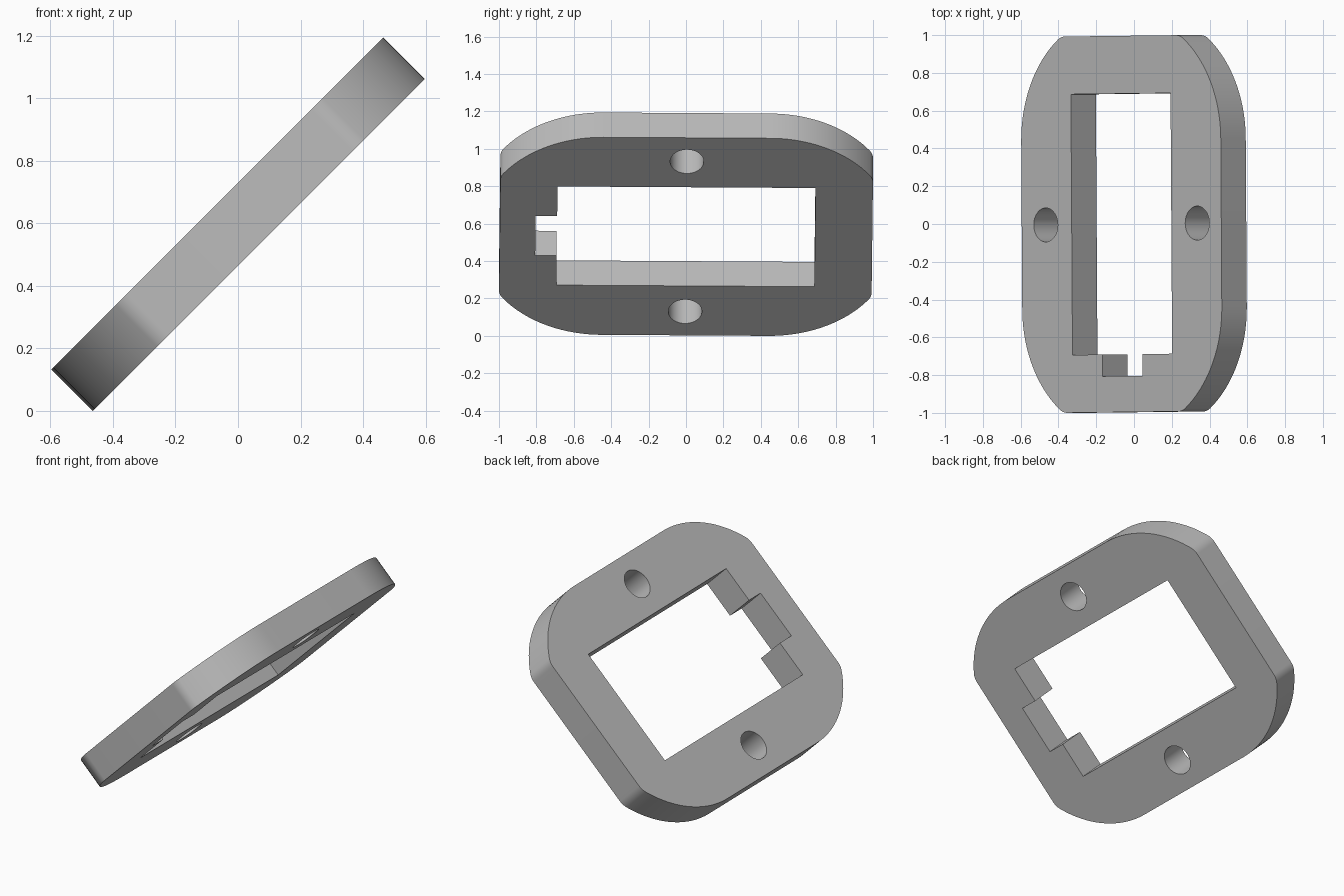
import bpy, bmesh
from math import sin, cos, radians, pi
from mathutils import Matrix

cube = bpy.data.objects.get("Cube")
if cube:
    bpy.data.objects.remove(cube, do_unlink=True)

HALF_U, HALF_Y, THICK = 0.747, 0.996, 0.187


def prism(name, outline, height):
    """Upright prism from a counter-clockwise outline, centred on z = 0."""
    bm = bmesh.new()
    base = bm.faces.new([bm.verts.new((u, y, -height / 2)) for u, y in outline])
    top = bmesh.ops.extrude_face_region(bm, geom=[base])["geom"]
    bmesh.ops.translate(bm, vec=(0, 0, height),
                        verts=[v for v in top if isinstance(v, bmesh.types.BMVert)])
    bmesh.ops.recalc_face_normals(bm, faces=bm.faces)
    mesh = bpy.data.meshes.new(name)
    bm.to_mesh(mesh)
    bm.free()
    obj = bpy.data.objects.new(name, mesh)
    bpy.context.collection.objects.link(obj)
    return obj


def corner():
    """One corner: a wide arc off the long side, then a tight arc."""
    wide, tight, bend = 0.651, 0.092, radians(55)
    cu, cy = HALF_U - wide, 0.446
    pts = [(cu + wide * cos(bend * i / 20), cy + wide * sin(bend * i / 20))
           for i in range(21)]
    cu += (wide - tight) * cos(bend)
    cy = HALF_Y - tight
    for i in range(1, 9):
        a = bend + (pi / 2 - bend) * i / 8
        pts.append((cu + tight * cos(a), cy + tight * sin(a)))
    return pts


# Plate outline: one corner mirrored to all four
q = corner()
half = q + [(-u, y) for u, y in reversed(q)]
plate = prism("frame_plate", half + [(-u, -y) for u, y in half], THICK)

# Window with a notch in its front side
w, d, n, nd = 0.373, 0.69, 0.15, 0.805
window = [(w, d), (-w, d), (-w, -d), (-n, -d), (-n, -nd), (n, -nd), (n, -d), (w, -d)]
cutters = [prism("window_cutter", window, 1)]

# Round screw holes
for side in (-1, 1):
    ring = [(side * 0.567 + 0.09 * cos(2 * pi * i / 48), 0.09 * sin(2 * pi * i / 48))
            for i in range(48)]
    cutters.append(prism("screw_hole_cutter", ring, 1))

bpy.ops.object.select_all(action="DESELECT")
plate.select_set(True)
bpy.context.view_layer.objects.active = plate
for cutter in cutters:
    cutter.hide_render = True
    mod = plate.modifiers.new("cut", "BOOLEAN")
    mod.operation, mod.solver, mod.object = "DIFFERENCE", "EXACT", cutter
    bpy.ops.object.modifier_apply(modifier=mod.name)
    bpy.data.objects.remove(cutter, do_unlink=True)

# Colour
grey = bpy.data.materials.new("plain_grey")
grey.use_nodes = True
colour = (0.5, 0.5, 0.5, 1)
grey.diffuse_color = colour
grey.node_tree.nodes["Principled BSDF"].inputs["Base Color"].default_value = colour
plate.data.materials.clear()
plate.data.materials.append(grey)

# Tilt into place, with a very slight turn in the plate's own plane
plate.data.transform(Matrix.Translation((0, 0, 0.597))
                     @ Matrix.Rotation(radians(-45), 4, "Y")
                     @ Matrix.Rotation(radians(0.5), 4, "Z"))
bpy.ops.object.shade_smooth_by_angle(angle=radians(30))
